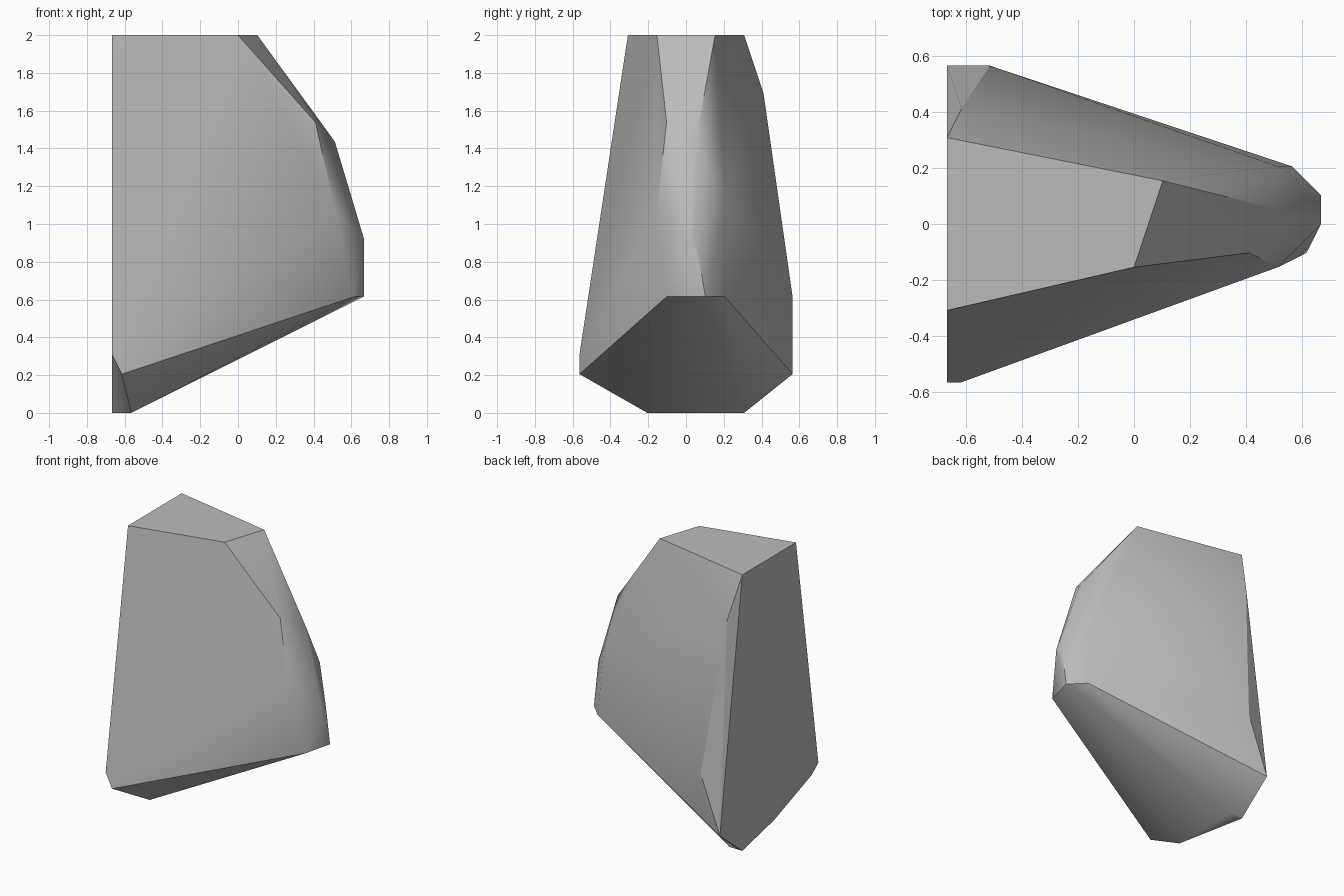
import bpy
import bmesh
import math
from mathutils import Vector

# Remove the default cube
default_cube = bpy.data.objects.get("Cube")
if default_cube:
    bpy.data.objects.remove(default_cube, do_unlink=True)

# The rock is a chipped wedge whose corners sit on a coarse grid
GRID = 2 / 39
top_rim = [(-13, -6, 39), (-13, 6, 39), (0, -3, 39), (2, 3, 39)]
nose_ridge = [(8, -2, 30), (10, -3, 21), (12, -2, 12), (13, 0, 18), (13, 1, 18),
              (13, 2, 12), (11, 4, 12), (10, 4, 22), (10, 1, 28)]
back_wall = [(-12, 8, 33), (-10, 11, 12), (-13, 11, 4), (-13, -11, 6), (-12, -11, 4)]
foot = [(-13, 6, 0), (-11, 6, 0), (-11, -4, 0)]


def make_material(name, value):
    """Plain flat grey material."""
    material = bpy.data.materials.new(name)
    material.use_nodes = True
    colour = (value, value, value, 1)
    material.diffuse_color = colour
    shader = material.node_tree.nodes["Principled BSDF"]
    shader.inputs["Base Color"].default_value = colour
    return material


def make_hull(name, corners, material):
    """Wrap a convex skin around the corners and merge its coplanar faces."""
    bm = bmesh.new()
    for corner in corners:
        bm.verts.new(Vector(corner) * GRID)
    hull = bmesh.ops.convex_hull(bm, input=bm.verts)
    loose = {v for v in hull["geom_interior"] + hull["geom_unused"]
             if isinstance(v, bmesh.types.BMVert)}
    bmesh.ops.delete(bm, geom=list(loose), context="VERTS")
    bmesh.ops.dissolve_limit(bm, angle_limit=math.radians(1),
                             verts=bm.verts, edges=bm.edges)
    bmesh.ops.recalc_face_normals(bm, faces=bm.faces)
    mesh = bpy.data.meshes.new(name)
    bm.to_mesh(mesh)
    bm.free()
    mesh.materials.append(material)
    obj = bpy.data.objects.new(name, mesh)
    bpy.context.collection.objects.link(obj)
    return obj


# Rock body, smooth over shallow facets and crisp on the main edges
stone_grey = make_material("stone grey", 0.5)
rock = make_hull("rock", top_rim + nose_ridge + back_wall + foot, stone_grey)
bpy.ops.object.select_all(action="DESELECT")
rock.select_set(True)
bpy.context.view_layer.objects.active = rock
bpy.ops.object.shade_smooth_by_angle(angle=math.radians(30))
